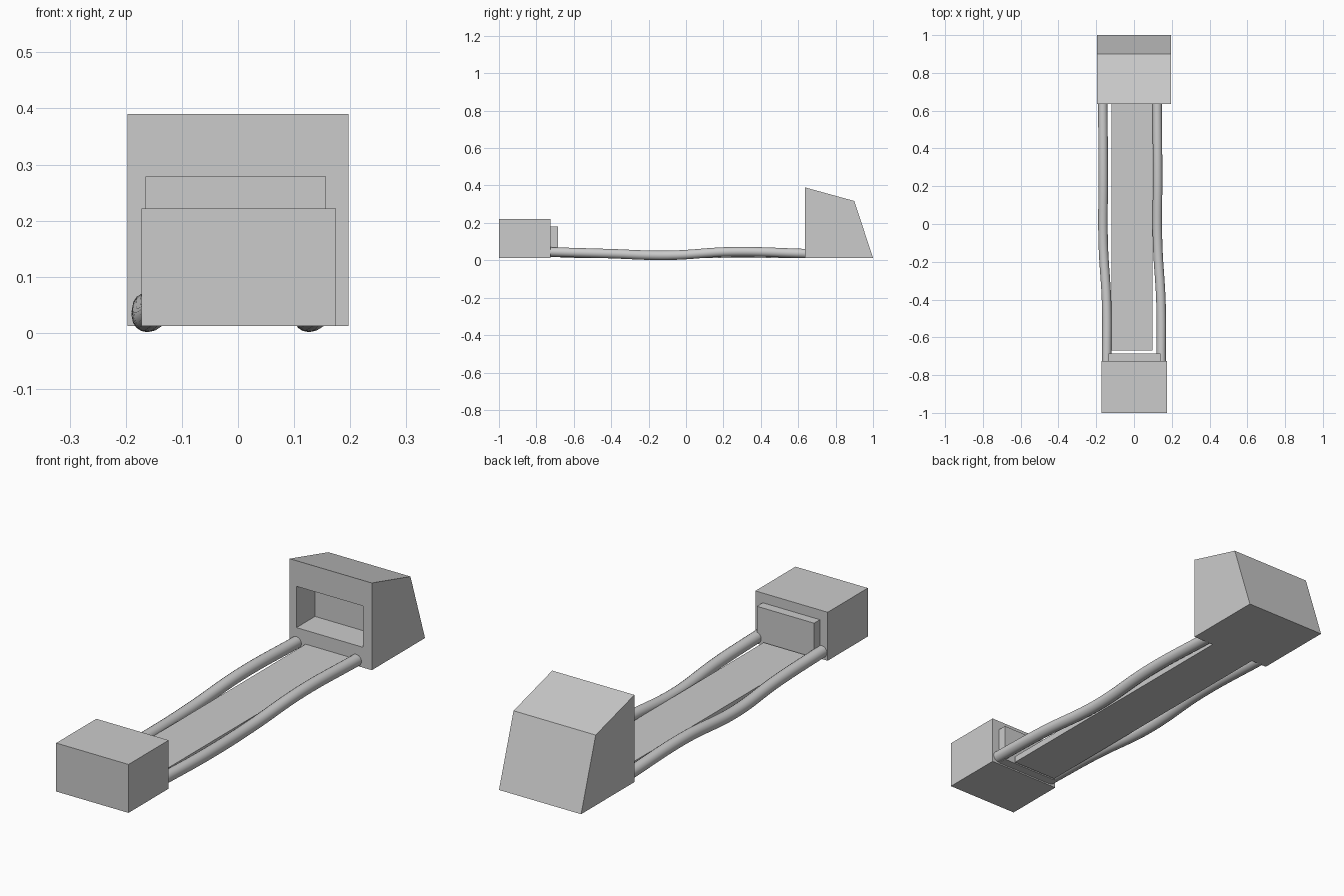
import bpy, bmesh

if "Cube" in bpy.data.objects:
    bpy.data.objects.remove(bpy.data.objects["Cube"])


def finish(name, bm):
    bmesh.ops.recalc_face_normals(bm, faces=bm.faces)
    mesh = bpy.data.meshes.new(name)
    bm.to_mesh(mesh)
    bm.free()
    obj = bpy.data.objects.new(name, mesh)
    bpy.context.collection.objects.link(obj)
    return obj


def prism(name, x0, x1, profile):
    """Extrude a (y, z) profile from x0 to x1."""
    bm = bmesh.new()
    face = bm.faces.new([bm.verts.new((x0, y, z)) for y, z in profile])
    ext = bmesh.ops.extrude_face_region(bm, geom=[face])
    verts = [g for g in ext["geom"] if isinstance(g, bmesh.types.BMVert)]
    bmesh.ops.translate(bm, verts=verts, vec=(x1 - x0, 0, 0))
    return finish(name, bm)


def box(name, x0, x1, y0, y1, z0, z1):
    return prism(name, x0, x1, [(y0, z0), (y1, z0), (y1, z1), (y0, z1)])


def rod(name, points, radius=0.025):
    """Bent round bar along a path."""
    curve = bpy.data.curves.new(name, "CURVE")
    curve.dimensions = "3D"
    curve.bevel_depth = radius
    curve.bevel_resolution = 6
    curve.resolution_u = 8
    curve.use_fill_caps = True
    spline = curve.splines.new("BEZIER")
    spline.bezier_points.add(len(points) - 1)
    for bp, co in zip(spline.bezier_points, points):
        bp.co = co
        bp.handle_left_type = bp.handle_right_type = "AUTO"
    obj = bpy.data.objects.new(name, curve)
    bpy.context.collection.objects.link(obj)
    bpy.ops.object.select_all(action="DESELECT")
    obj.select_set(True)
    bpy.context.view_layer.objects.active = obj
    bpy.ops.object.convert(target="MESH")
    bpy.ops.object.shade_smooth_by_angle()


# Tall rear housing with sloped top and back
housing = prism("rear_housing", -0.197, 0.197,
                [(0.635, 0.012), (1.0, 0.012), (0.9, 0.317), (0.635, 0.39)])

# Rectangular opening in the housing front
cutter = box("opening_cutter", -0.164, 0.156, 0.55, 0.762, 0.10, 0.279)
cutter.hide_render = True
mod = housing.modifiers.new("opening", "BOOLEAN")
mod.operation = "DIFFERENCE"
mod.solver = "EXACT"
mod.object = cutter
bpy.context.view_layer.objects.active = housing
bpy.ops.object.modifier_apply(modifier=mod.name)
bpy.data.objects.remove(cutter)

# Low front block and the plate on its inner face
box("front_block", -0.172, 0.175, -1.0, -0.725, 0.012, 0.222)
box("front_block_plate", -0.135, 0.14, -0.726, -0.685, 0.018, 0.18)

# Long flat bed
box("bed", -0.12, 0.097, -0.67, 0.637, 0.012, 0.04)

# Two bent side rods: (x offset, y, z)
path = [(0.019, -0.73, 0.045), (0.018, -0.42, 0.036), (0.0, -0.1, 0.0265),
        (0.0, 0.25, 0.046), (-0.002, 0.64, 0.036)]
for side, x in (("left", -0.163), ("right", 0.125)):
    rod(side + "_rod", [(x + dx, y, z) for dx, y, z in path])
